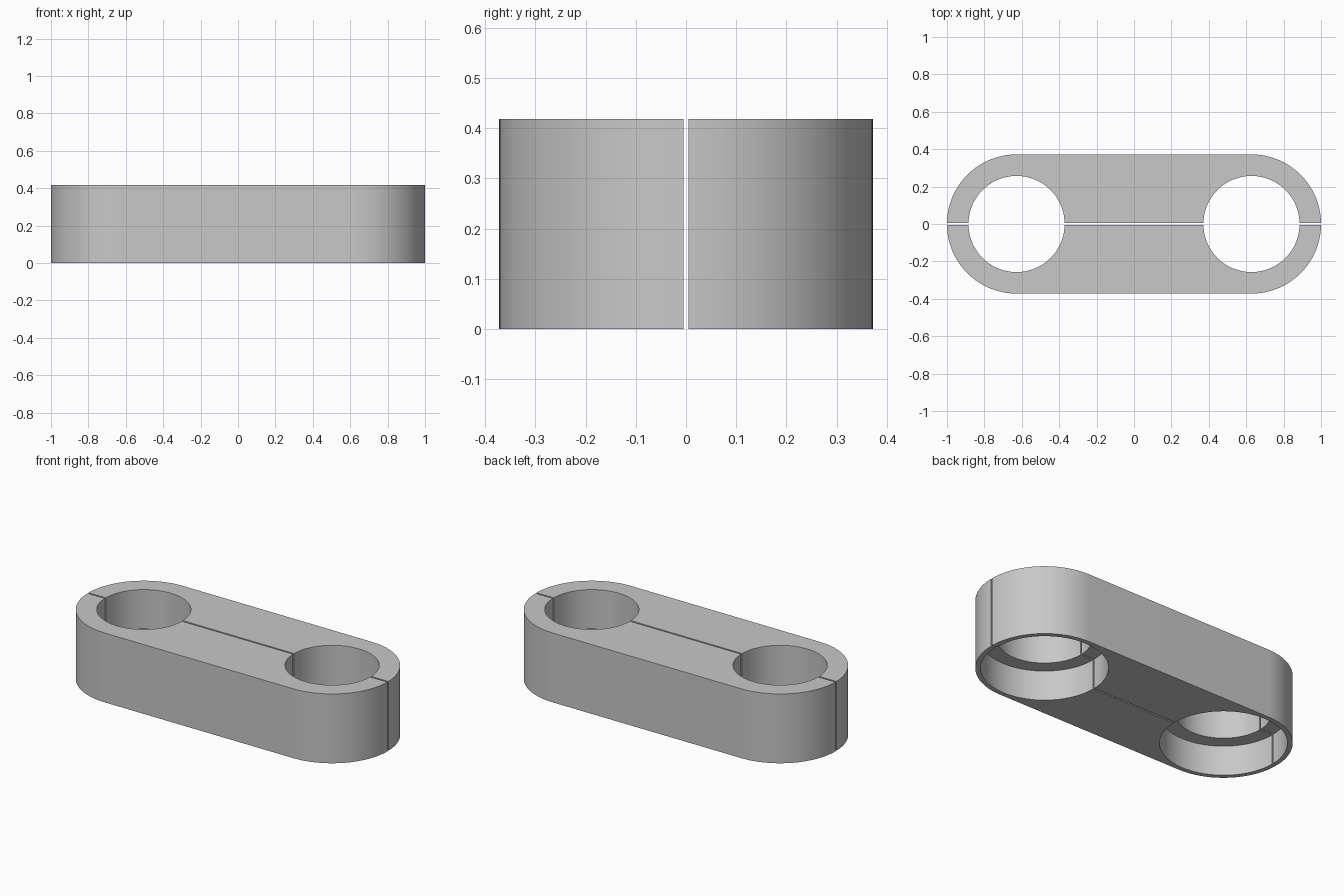
import bpy, bmesh
from math import asin, cos, sin, pi

cube = bpy.data.objects.get("Cube")
if cube:
    bpy.data.objects.remove(cube, do_unlink=True)

HEIGHT = 0.418
OUTER = 0.372              # end radius
CENTRE = 1 - OUTER         # hole centre distance
HOLE, BORE = 0.257, 0.344  # through hole and counterbore radii
BORE_DEPTH = 0.18
GAP = 0.0045               # half of the slit between the halves
STEPS = 32

grey = bpy.data.materials.new("plain grey")
grey.use_nodes = True
colour = (0.58, 0.58, 0.58, 1)
grey.diffuse_color = colour
grey.node_tree.nodes["Principled BSDF"].inputs["Base Color"].default_value = colour


def half_block(name, side):
    """Half of a round-ended bar, lying on one side of the slit."""
    start = asin(GAP / OUTER)
    angles = [start + (pi / 2 - start) * i / STEPS for i in range(STEPS + 1)]
    arc = [(CENTRE + OUTER * cos(a), side * OUTER * sin(a)) for a in angles]
    outline = arc + [(-x, y) for x, y in reversed(arc)]
    bm = bmesh.new()
    base = bm.faces.new([bm.verts.new((x, y, 0)) for x, y in outline])
    top = bmesh.ops.extrude_face_region(bm, geom=[base])["geom"]
    bmesh.ops.translate(bm, vec=(0, 0, HEIGHT),
                        verts=[v for v in top if isinstance(v, bmesh.types.BMVert)])
    bmesh.ops.recalc_face_normals(bm, faces=bm.faces)
    mesh = bpy.data.meshes.new(name)
    bm.to_mesh(mesh)
    bm.free()
    obj = bpy.data.objects.new(name, mesh)
    bpy.context.collection.objects.link(obj)
    return obj


def cut_cylinder(obj, x, radius, z0, z1):
    """Cut an upright cylinder out of the object."""
    bpy.ops.mesh.primitive_cylinder_add(vertices=4 * STEPS, radius=radius,
                                        depth=z1 - z0, location=(x, 0, (z0 + z1) / 2))
    cutter = bpy.context.object
    cutter.hide_render = True
    mod = obj.modifiers.new("hole", "BOOLEAN")
    mod.operation = "DIFFERENCE"
    mod.solver = "EXACT"
    mod.object = cutter
    bpy.context.view_layer.objects.active = obj
    bpy.ops.object.modifier_apply(modifier=mod.name)
    bpy.data.objects.remove(cutter, do_unlink=True)


# Two clamp halves with through holes, counterbored from below
for name, side in (("front_clamp_half", -1), ("back_clamp_half", 1)):
    half = half_block(name, side)
    for x in (-CENTRE, CENTRE):
        cut_cylinder(half, x, HOLE, -0.1, HEIGHT + 0.1)
        cut_cylinder(half, x, BORE, -0.1, BORE_DEPTH)
    half.data.materials.clear()
    half.data.materials.append(grey)
    bpy.ops.object.select_all(action="DESELECT")
    half.select_set(True)
    bpy.context.view_layer.objects.active = half
    bpy.ops.object.shade_smooth_by_angle(angle=pi / 6)
